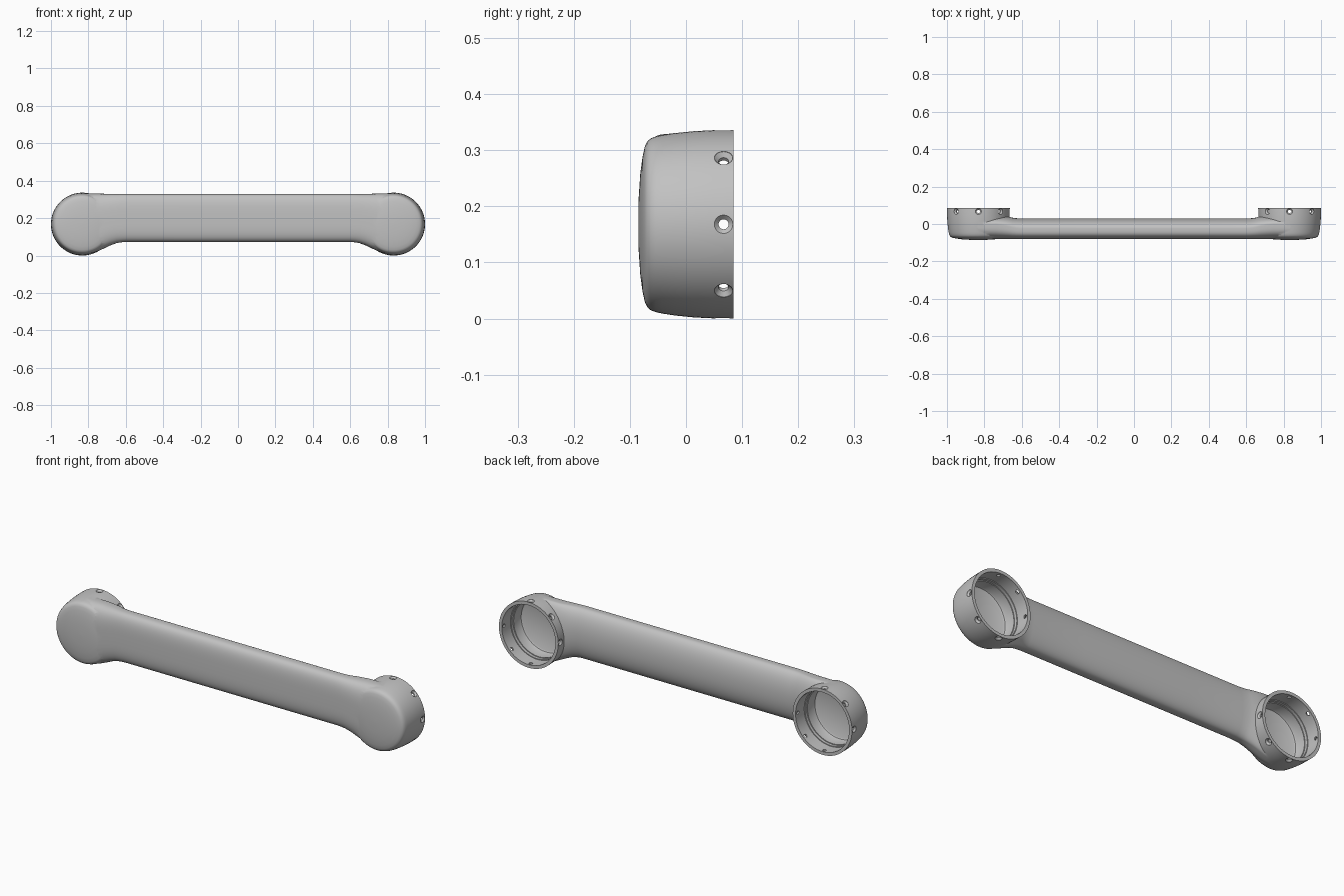
import bpy, bmesh, math
from mathutils import Matrix, Vector

cube = bpy.data.objects.get("Cube")
if cube:
    bpy.data.objects.remove(cube, do_unlink=True)

CUP_X, CUP_Z, CUP_R = 0.832, 0.168, 0.168
GREY = (0.54, 0.54, 0.54, 1)

grey = bpy.data.materials.new("satin_grey")
grey.use_nodes = True
grey.diffuse_color = GREY
grey.node_tree.nodes["Principled BSDF"].inputs["Base Color"].default_value = GREY


def skin(bm, rings):
    """Join closed rings of points with quads and cap both ends."""
    loops = [[bm.verts.new(p) for p in ring] for ring in rings]
    n = len(loops[0])
    for a, b in zip(loops, loops[1:]):
        for i in range(n):
            j = (i + 1) % n
            bm.faces.new((a[i], a[j], b[j], b[i]))
    bm.faces.new(loops[0][::-1])
    bm.faces.new(loops[-1])


def lathe(bm, profile, matrix, n):
    """Turn (radius, height) pairs about the local z axis."""
    turns = [2 * math.pi * i / n for i in range(n)]
    skin(bm, [[matrix @ Vector((r * math.cos(t), r * math.sin(t), h)) for t in turns]
              for r, h in profile])


def finish(name, bm):
    bmesh.ops.recalc_face_normals(bm, faces=bm.faces)
    mesh = bpy.data.meshes.new(name)
    bm.to_mesh(mesh)
    bm.free()
    mesh.materials.append(grey)
    obj = bpy.data.objects.new(name, mesh)
    bpy.context.collection.objects.link(obj)
    return obj


def combine(target, tool, operation):
    mod = target.modifiers.new(operation.lower(), 'BOOLEAN')
    mod.operation, mod.object, mod.solver = operation, tool, 'EXACT'
    bpy.context.view_layer.objects.active = target
    bpy.ops.object.modifier_apply(modifier=mod.name)
    bpy.data.objects.remove(tool, do_unlink=True)


def cup_frame(side):
    # Local z points to the back of the model
    return Matrix.Translation((side * CUP_X, 0, CUP_Z)) @ Matrix.Rotation(-math.pi / 2, 4, 'X')


# Beam: rounded sections that flare into each cup (x, bottom, top, back, widest y)
half = [(0.30, 0.073, 0.329, 0.029, -0.025), (0.60, 0.073, 0.329, 0.029, -0.025),
        (0.63, 0.070, 0.329, 0.031, -0.022), (0.65, 0.066, 0.329, 0.034, -0.018),
        (0.68, 0.055, 0.330, 0.040, -0.010), (0.71, 0.041, 0.330, 0.043, -0.004),
        (0.74, 0.027, 0.331, 0.044, 0), (0.77, 0.016, 0.331, 0.044, 0),
        (0.80, 0.008, 0.331, 0.044, 0), (0.835, 0.006, 0.331, 0.044, 0)]
stations = [(-s[0], *s[1:]) for s in reversed(half)] + half


def section(x, bottom, top, back, mid, front=-0.081, n=72):
    """Fuller corners at the front, a softer curve at the back."""
    ring = []
    for i in range(n):
        c, s = math.cos(2 * math.pi * i / n), math.sin(2 * math.pi * i / n)
        power, edge = (2 / 2.1, back) if c > 0 else (2 / 3.4, front)
        y = mid + abs(c) ** power * (edge - mid)
        z = math.copysign(abs(s) ** power, s) * (top - bottom) / 2 + (top + bottom) / 2
        ring.append((x, y, z))
    return ring


bm = bmesh.new()
skin(bm, [section(*s) for s in stations])
arm = finish("arm_body", bm)

# Cups: softly domed front, rounded shoulder, slightly tapered wall
shell = [(0.004, -0.085), (0.05, -0.0842), (0.09, -0.0815), (0.12, -0.0775), (0.138, -0.0735),
         (0.147, -0.0695), (0.153, -0.063), (0.1565, -0.054), (0.159, -0.043), (0.1625, -0.02),
         (0.166, 0.015), (0.1677, 0.05), (CUP_R, 0.085)]
bore = [(0.134, -0.06), (0.141, -0.056), (0.144, -0.048), (0.144, 0.0), (0.148, 0.0),
        (0.148, 0.015), (0.152, 0.015), (0.152, 0.1)]
screw = [(0.009, 0.135), (0.009, 0.159), (0.0165, 0.1665), (0.0165, 0.18)]

for side in (-1, 1):
    bm = bmesh.new()
    lathe(bm, shell, cup_frame(side), 96)
    combine(arm, finish("cup_shell", bm), 'UNION')

for side in (-1, 1):
    bm = bmesh.new()
    lathe(bm, bore, cup_frame(side), 96)
    combine(arm, finish("cup_bore", bm), 'DIFFERENCE')

# Countersunk screw holes round each rim
for side in (-1, 1):
    bm = bmesh.new()
    for i in range(8):
        aim = (Matrix.Translation((side * CUP_X, 0.067, CUP_Z))
               @ Matrix.Rotation(i * math.pi / 4, 4, 'Y'))
        lathe(bm, screw, aim, 20)
    combine(arm, finish("screw_holes", bm), 'DIFFERENCE')

bpy.ops.object.select_all(action='DESELECT')
arm.select_set(True)
bpy.context.view_layer.objects.active = arm
bpy.ops.object.shade_smooth_by_angle(angle=math.radians(32))
